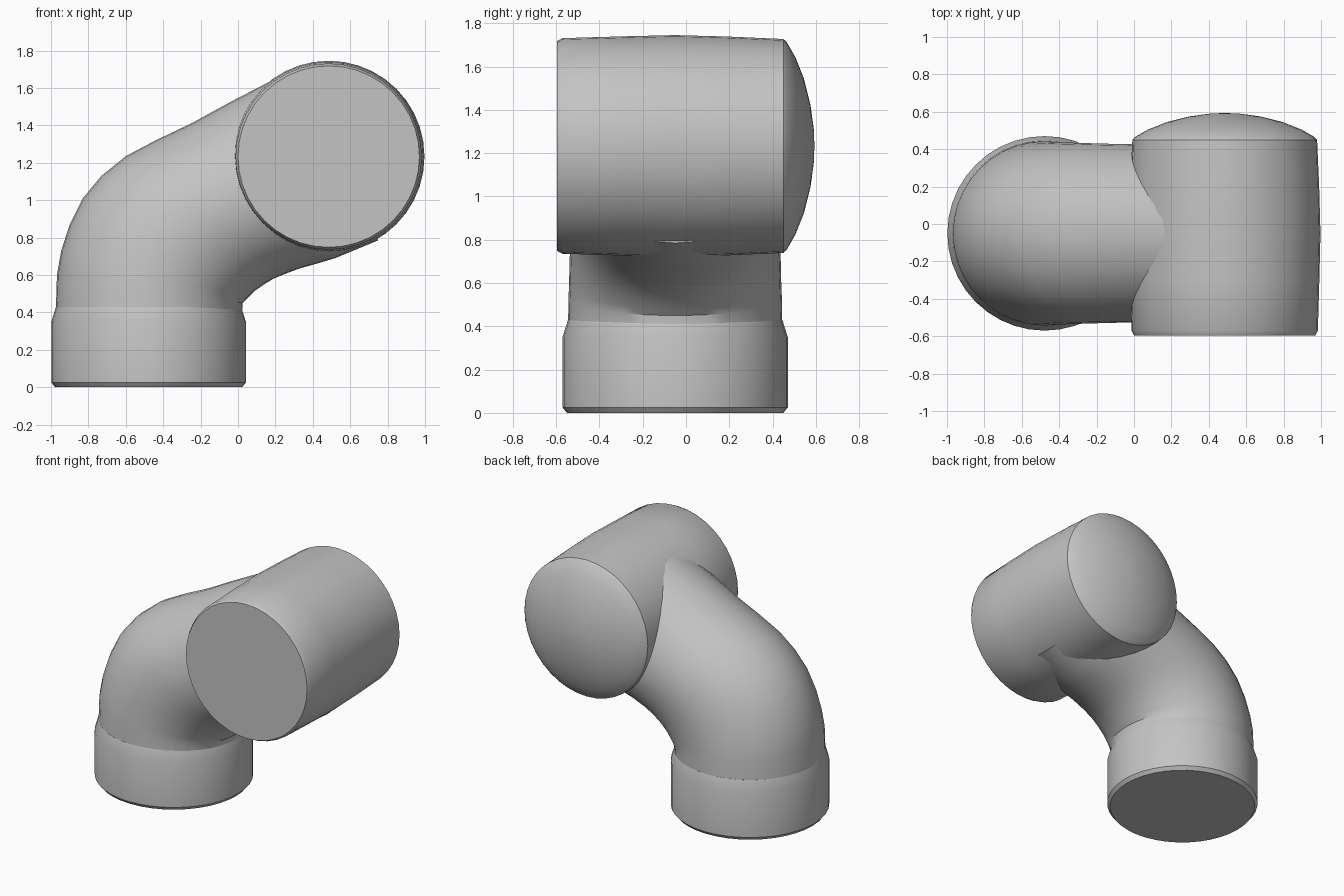
import bpy
import bmesh
import math
from mathutils import Vector

SEGMENTS = 40

default_cube = bpy.data.objects.get("Cube")
if default_cube:
    bpy.data.objects.remove(default_cube, do_unlink=True)

grey = bpy.data.materials.new("plain_grey")
grey.use_nodes = True
colour = (0.55, 0.55, 0.55, 1)
grey.diffuse_color = colour
grey.node_tree.nodes["Principled BSDF"].inputs["Base Color"].default_value = colour


def loft(name, rings):
    """Skin a closed tube over elliptical rings given as (centre, axis_u, axis_v)."""
    bm = bmesh.new()
    loops = []
    for centre, u, v in rings:
        angles = [2 * math.pi * i / SEGMENTS for i in range(SEGMENTS)]
        loops.append([bm.verts.new(centre + u * math.cos(a) + v * math.sin(a)) for a in angles])
    for low, high in zip(loops, loops[1:]):
        for i in range(SEGMENTS):
            j = (i + 1) % SEGMENTS
            bm.faces.new((low[i], low[j], high[j], high[i]))
    bm.faces.new(loops[0][::-1])
    bm.faces.new(loops[-1])
    bmesh.ops.recalc_face_normals(bm, faces=bm.faces)
    mesh = bpy.data.meshes.new(name)
    bm.to_mesh(mesh)
    bm.free()
    mesh.materials.append(grey)
    obj = bpy.data.objects.new(name, mesh)
    bpy.context.collection.objects.link(obj)
    bpy.ops.object.select_all(action="DESELECT")
    obj.select_set(True)
    bpy.context.view_layer.objects.active = obj
    bpy.ops.object.shade_smooth_by_angle(angle=math.radians(32))
    return obj


X, Y, Z = Vector((1, 0, 0)), Vector((0, 1, 0)), Vector((0, 0, 1))

# Upright socket collar: (height, radius)
collar_profile = [(0, 0.5), (0.025, 0.52), (0.35, 0.52), (0.43, 0.495)]
collar_centre = Vector((-0.478, -0.05, 0))
loft("base_collar", [(collar_centre + Z * z, X * r, Y * r) for z, r in collar_profile])

# Bent pipe: outer x, z, inner x, z and half width of each section
bend_sections = [
    (-0.975, 0.38, 0.02, 0.38, 0.495),
    (-0.968, 0.60, 0.025, 0.45, 0.493),
    (-0.945, 0.73, 0.05, 0.475, 0.49),
    (-0.90, 0.87, 0.09, 0.515, 0.488),
    (-0.83, 1.01, 0.14, 0.55, 0.485),
    (-0.73, 1.13, 0.19, 0.58, 0.483),
    (-0.60, 1.235, 0.25, 0.605, 0.48),
    (-0.44, 1.32, 0.33, 0.635, 0.477),
    (-0.25, 1.41, 0.42, 0.66, 0.475),
    (-0.05, 1.52, 0.52, 0.69, 0.475),
    (0.23, 1.665, 0.75, 0.785, 0.475),
]
bend_rings = []
for ox, oz, ix, iz, half_width in bend_sections:
    outer, inner = Vector((ox, -0.05, oz)), Vector((ix, -0.05, iz))
    bend_rings.append(((outer + inner) / 2, (outer - inner) / 2, Y * half_width))
loft("bent_pipe", bend_rings)

# Horizontal barrel with a flat front and a domed back: (y, radius)
barrel_profile = [
    (-0.595, 0.485), (-0.57, 0.498), (-0.3, 0.506), (-0.05, 0.512), (0.2, 0.505),
    (0.45, 0.494), (0.465, 0.48), (0.505, 0.41), (0.545, 0.31), (0.575, 0.19),
    (0.59, 0.08), (0.593, 0.01),
]
barrel_centre = Vector((0.485, 0, 1.233))
loft("horizontal_barrel", [(barrel_centre + Y * y, X * r, Z * r) for y, r in barrel_profile])
